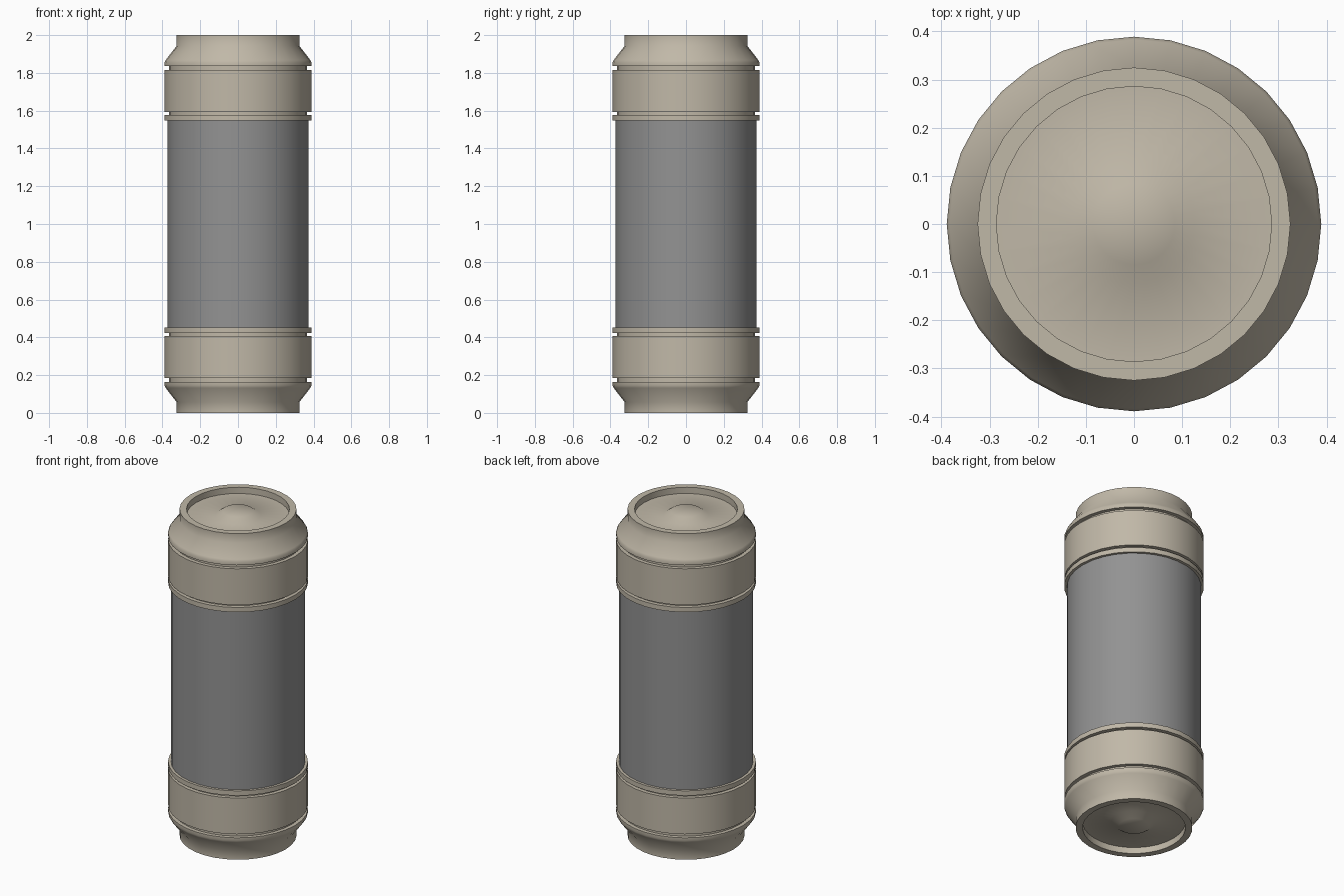
import bpy, bmesh, math

if "Cube" in bpy.data.objects:
    bpy.data.objects.remove(bpy.data.objects["Cube"])

SIDES = 32
MID = 1.0  # height of the mirror plane


def material(name, color):
    m = bpy.data.materials.new(name)
    m.diffuse_color = (*color, 1.0)
    m.use_nodes = True
    m.node_tree.nodes["Principled BSDF"].inputs["Base Color"].default_value = m.diffuse_color
    return m


def lathe(name, profile, mat, mirrored=False):
    """Revolve (radius, height above the middle) points around z."""
    bm = bmesh.new()
    rings = []
    for r, z in profile:
        if r == 0:
            rings.append([bm.verts.new((0, 0, z))] * SIDES)
        else:
            rings.append([bm.verts.new((r * math.cos(2 * math.pi * i / SIDES),
                                        r * math.sin(2 * math.pi * i / SIDES), z))
                          for i in range(SIDES)])
    for lower, upper in zip(rings, rings[1:]):
        for i in range(SIDES):
            j = (i + 1) % SIDES
            corners = dict.fromkeys((lower[i], lower[j], upper[j], upper[i]))
            bm.faces.new(list(corners))
    mesh = bpy.data.meshes.new(name)
    bm.to_mesh(mesh)
    bm.free()
    obj = bpy.data.objects.new(name, mesh)
    bpy.context.collection.objects.link(obj)
    obj.location.z = MID
    mesh.materials.append(mat)
    bpy.ops.object.select_all(action='DESELECT')
    obj.select_set(True)
    bpy.context.view_layer.objects.active = obj
    bpy.ops.object.shade_smooth_by_angle(angle=math.radians(46))
    if mirrored:
        mod = obj.modifiers.new("mirror_ends", 'MIRROR')
        mod.use_axis = (False, False, True)
        mod.use_mirror_merge = False
    return obj


beige = material("warm_beige_metal", (0.53, 0.48, 0.39))
grey = material("mid_grey", (0.29, 0.29, 0.29))

# Central grey tube
lathe("body_tube", [(0.373, -0.55), (0.373, 0.55)], grey)

# End caps: trim ring, groove, wide band, groove, shoulder, neck, recessed lid, boss
RIM, GROOVE = 0.389, 0.366
cap = [
    (0.371, 0.548), (RIM, 0.548), (RIM, 0.577),      # trim ring
    (GROOVE, 0.577), (GROOVE, 0.592),                # groove
    (RIM, 0.592), (RIM, 0.814),                      # wide band
    (GROOVE, 0.814), (GROOVE, 0.836),                # groove
    (RIM, 0.836), (RIM, 0.855), (0.383, 0.868),      # shoulder edge
    (0.325, 0.943), (0.325, 1.0),                    # shoulder and neck
    (0.286, 1.0), (0.286, 0.962),                    # rim and recess wall
    (0.125, 0.962), (0.085, 0.99), (0, 0.99),        # lid and centre boss
]
lathe("end_caps", cap, beige, mirrored=True)
